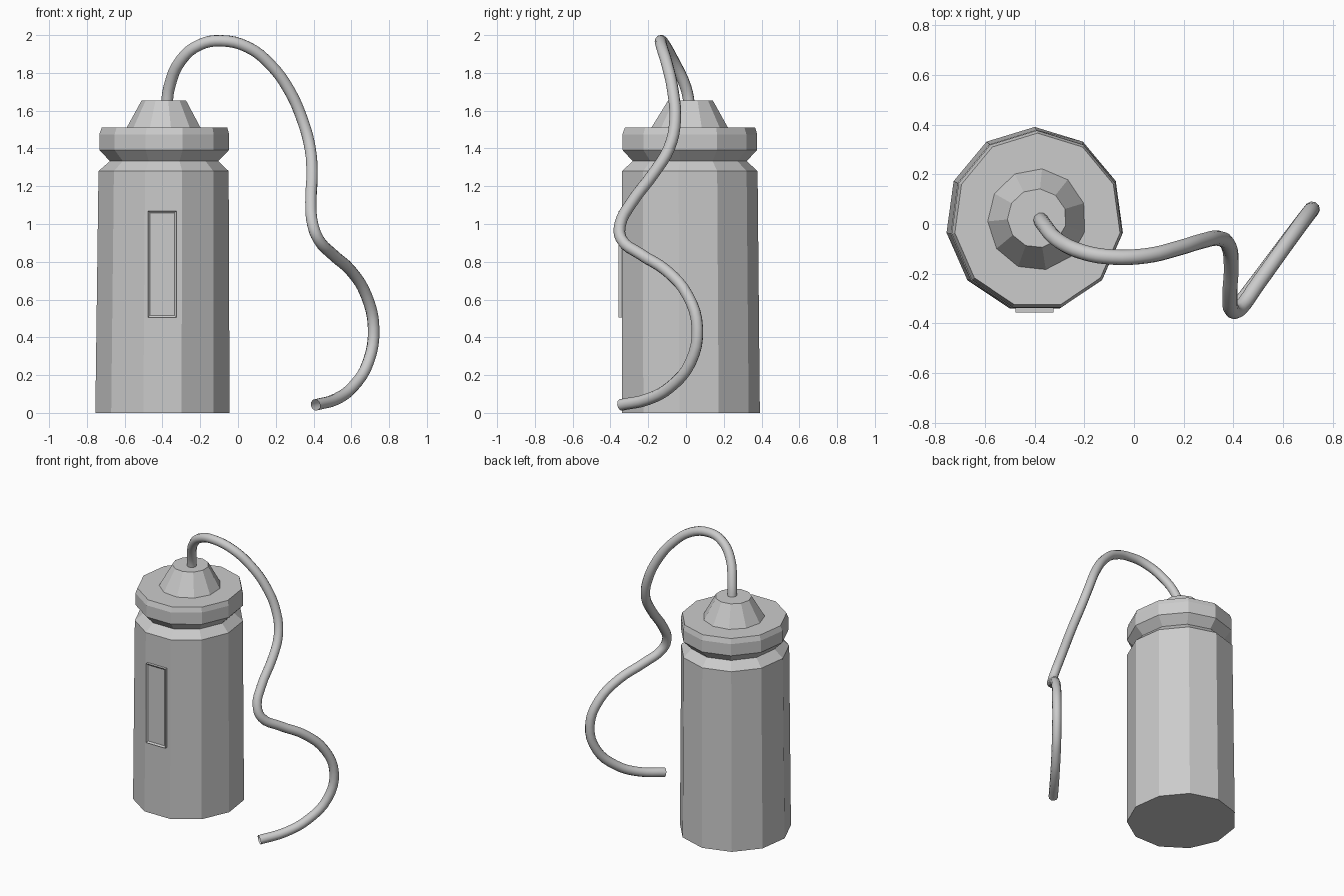
import bpy, bmesh, math

if "Cube" in bpy.data.objects:
    bpy.data.objects.remove(bpy.data.objects["Cube"])

SIDES = 11


def finish(name, bm):
    bmesh.ops.recalc_face_normals(bm, faces=bm.faces)
    me = bpy.data.meshes.new(name)
    bm.to_mesh(me)
    bm.free()
    ob = bpy.data.objects.new(name, me)
    bpy.context.collection.objects.link(ob)
    return ob


def stack(name, rings, turn=0.0):
    """Stack of 11-sided rings (cx, cy, z, rx, ry) with end caps."""
    bm = bmesh.new()
    loops = []
    for cx, cy, z, rx, ry in rings:
        loops.append([bm.verts.new((cx + rx * math.cos(a), cy + ry * math.sin(a), z))
                      for a in (math.pi / 2 + turn + math.tau * i / SIDES
                                for i in range(SIDES))])
    for lo, hi in zip(loops, loops[1:]):
        for i in range(SIDES):
            j = (i + 1) % SIDES
            bm.faces.new((lo[i], lo[j], hi[j], hi[i]))
    bm.faces.new(loops[0])
    bm.faces.new(loops[-1])
    return finish(name, bm)


# Bottle body with pinched neck and rim
stack("bottle_body", [
    (-0.40, 0.018, 0.0, 0.359, 0.373),
    (-0.394, 0.013, 1.28, 0.348, 0.366),
    (-0.391, 0.013, 1.333, 0.290, 0.308),
    (-0.391, 0.013, 1.392, 0.347, 0.364),
    (-0.391, 0.013, 1.475, 0.347, 0.364),
    (-0.389, 0.014, 1.51, 0.336, 0.352)])

# Conical cap
stack("cone_cap", [
    (-0.391, 0.018, 1.50, 0.204, 0.211),
    (-0.391, 0.023, 1.655, 0.119, 0.119)], math.radians(-6))

# Gauge window: raised frame with a shallow recessed pane
bm = bmesh.new()
bmesh.ops.create_cube(bm, size=1)
for v in bm.verts:
    v.co.x = -0.401 + v.co.x * 0.153
    v.co.y = -0.340 + v.co.y * 0.034
    v.co.z = 0.787 + v.co.z * 0.566
front = min(bm.faces, key=lambda f: f.calc_center_median().y)
bmesh.ops.inset_region(bm, faces=[front], thickness=0.016)
for v in front.verts:
    v.co.y += 0.009
finish("gauge_window", bm)

# Hose
path = [(-0.378, 0.02, 1.62), (-0.365, 0.0, 1.72), (-0.30, -0.07, 1.87),
        (-0.20, -0.115, 1.95), (-0.09, -0.133, 1.97), (0.05, -0.128, 1.937),
        (0.17, -0.10, 1.845), (0.27, -0.07, 1.71), (0.345, -0.058, 1.54),
        (0.382, -0.09, 1.40), (0.392, -0.17, 1.27), (0.386, -0.29, 1.11),
        (0.395, -0.348, 1.0), (0.425, -0.342, 0.92), (0.50, -0.24, 0.84),
        (0.60, -0.10, 0.75), (0.68, 0.01, 0.62), (0.718, 0.06, 0.45),
        (0.69, 0.025, 0.27), (0.61, -0.08, 0.14), (0.52, -0.20, 0.073),
        (0.41, -0.345, 0.042)]
cu = bpy.data.curves.new("hose", 'CURVE')
cu.dimensions = '3D'
cu.bevel_depth = 0.031
cu.bevel_resolution = 3
cu.resolution_u = 4
sp = cu.splines.new('BEZIER')
sp.bezier_points.add(len(path) - 1)
for p, co in zip(sp.bezier_points, path):
    p.co = co
    p.handle_left_type = p.handle_right_type = 'AUTO'
hose = bpy.data.objects.new("hose", cu)
bpy.context.collection.objects.link(hose)
